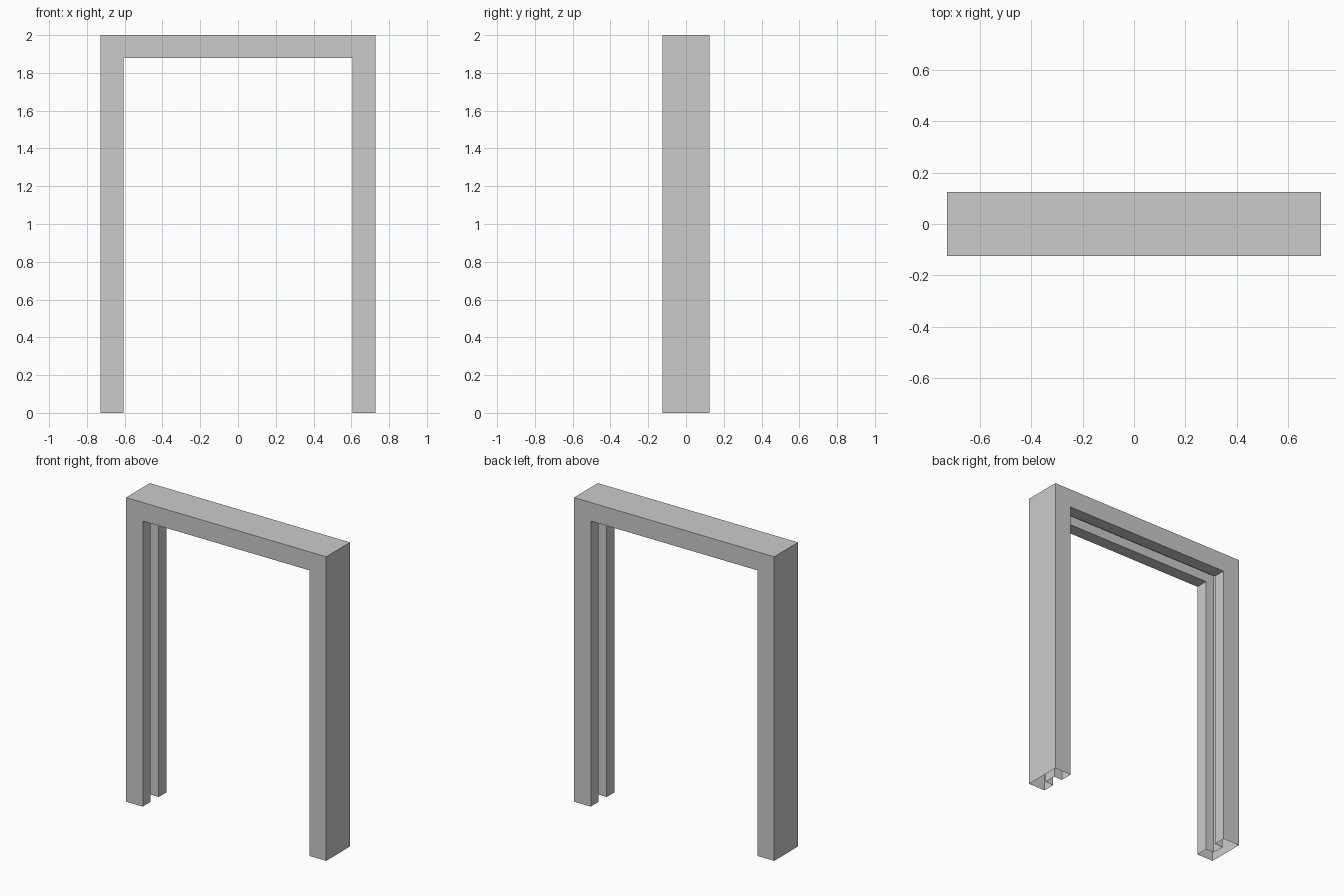
import bpy
import bmesh

if "Cube" in bpy.data.objects:
    bpy.data.objects.remove(bpy.data.objects["Cube"])

HALF_W, HEIGHT = 0.728, 2.0      # outer size of the frame
THICK, HALF_D = 0.122, 0.124     # jamb width and half depth
GROOVE_W, GROOVE_D = 0.0415, 0.061  # half width and depth of the inner channel

# Channel cross-section: (inset from the outer edge, depth position)
floor = THICK - GROOVE_D
profile = [(0, -HALF_D), (THICK, -HALF_D), (THICK, -GROOVE_W), (floor, -GROOVE_W),
           (floor, GROOVE_W), (THICK, GROOVE_W), (THICK, HALF_D), (0, HALF_D)]

# Stations up the left jamb, across the header, down the right jamb: (side, at top)
stations = [(-1, False), (-1, True), (1, True), (1, False)]

bm = bmesh.new()
rings = []
for side, top in stations:
    rings.append([bm.verts.new((side * (HALF_W - d), y, HEIGHT - d if top else 0))
                  for d, y in profile])

# Skin between stations with mitred corners; the feet stay open
n = len(profile)
for a, b in zip(rings, rings[1:]):
    for i in range(n):
        j = (i + 1) % n
        bm.faces.new((a[i], b[i], b[j], a[j]))
bmesh.ops.recalc_face_normals(bm, faces=bm.faces)

mesh = bpy.data.meshes.new("door_frame")
bm.to_mesh(mesh)
bm.free()
frame = bpy.data.objects.new("door_frame", mesh)
bpy.context.collection.objects.link(frame)
